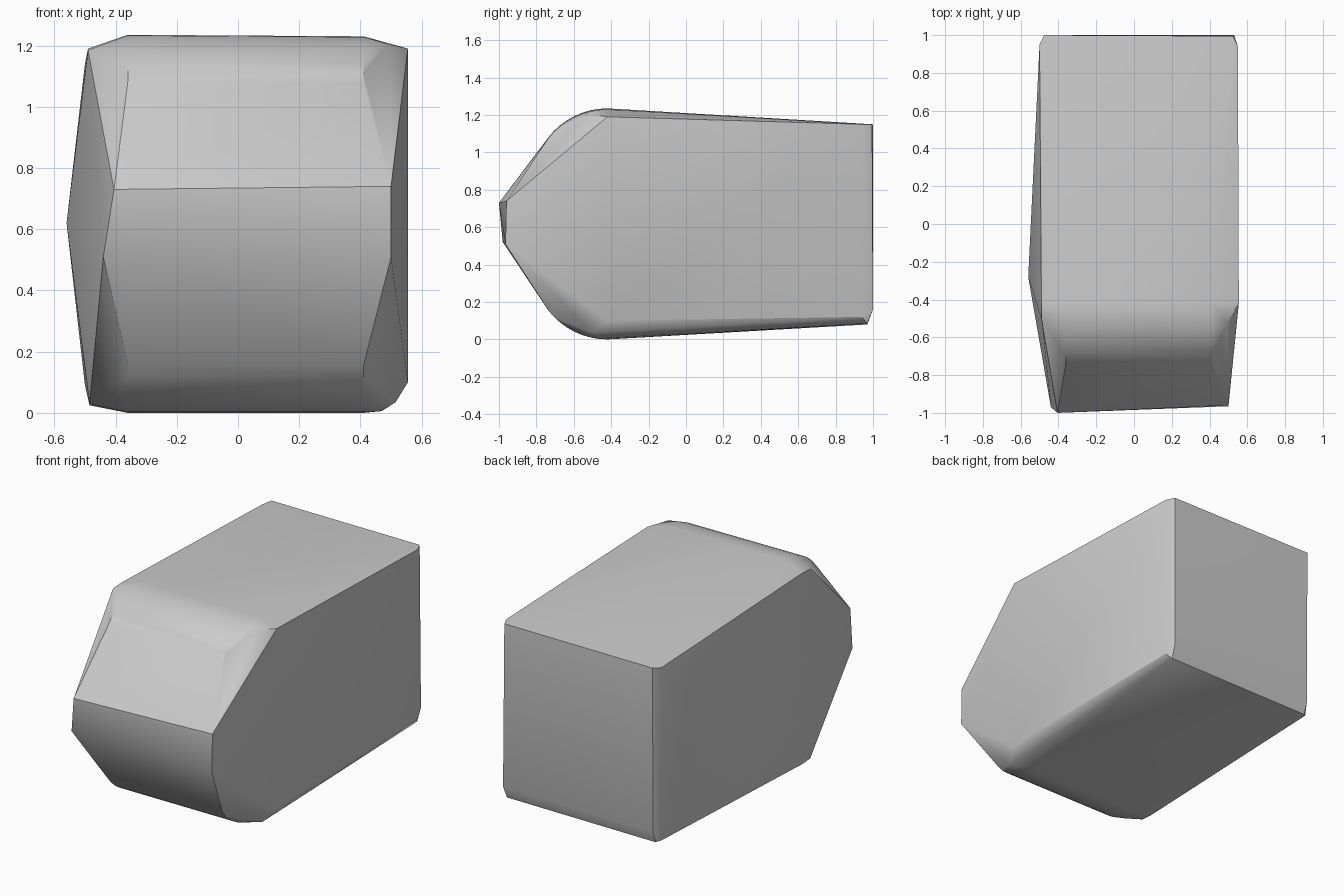
import bpy, bmesh
from math import sin, cos, radians

R, ARC_Y = 0.40, -0.42
pts = []

# Rounded upper and lower shoulders of the nose
for z0, s in ((1.235, -1), (0.0, 1)):
    for i in range(9):
        a = radians(52) * i / 8
        y, z = ARC_Y - R * sin(a), z0 + s * R * (1 - cos(a))
        pts += [(-0.36, y, z), (0.41, y, z - (0.005 if s < 0 else 0))]

# Blunt nose band
pts += [(-0.405, -1, 0.73), (0.5, -0.96, 0.74), (-0.44, -0.97, 0.51),
        (-0.37, -0.98, 0.52), (0.5, -0.965, 0.51)]

# Left side: bulge and chamfered edges
pts += [(-0.56, -0.28, 0.62),
        (-0.49, -0.50, 1.185), (-0.49, -0.42, 1.19),
        (-0.485, -0.50, 0.03), (-0.485, -0.42, 0.025), (-0.41, -0.57, 0.04),
        (-0.50, 0.95, 1.14), (-0.50, 0.95, 0.09)]

# Right side: flat panel and chamfered edges
pts += [(0.555, -0.42, 1.19), (0.555, -0.42, 0.10),
        (0.49, -0.53, 1.205), (0.515, -0.50, 0.035), (0.47, -0.45, 0.006),
        (0.55, 0.94, 1.15), (0.55, 0.94, 0.12)]

# Back face
pts += [(-0.475, 1, 1.15), (0.525, 0.995, 1.15),
        (-0.475, 0.97, 0.08), (0.525, 0.97, 0.085),
        (-0.475, 0.995, 0.15), (0.53, 1, 0.16)]

# Wrap the cross-section points in one convex body
bm = bmesh.new()
for p in pts:
    bm.verts.new(p)
res = bmesh.ops.convex_hull(bm, input=bm.verts)
loose = [v for v in bm.verts if not v.link_faces]
bmesh.ops.delete(bm, geom=loose, context='VERTS')
bmesh.ops.recalc_face_normals(bm, faces=bm.faces)
mesh = bpy.data.meshes.new("body")
bm.to_mesh(mesh)
bm.free()
body = bpy.data.objects.new("body", mesh)
bpy.context.collection.objects.link(body)

# Smooth shoulders, crisp outer edges
bpy.context.view_layer.objects.active = body
body.select_set(True)
bpy.ops.object.shade_smooth_by_angle(angle=radians(30))
